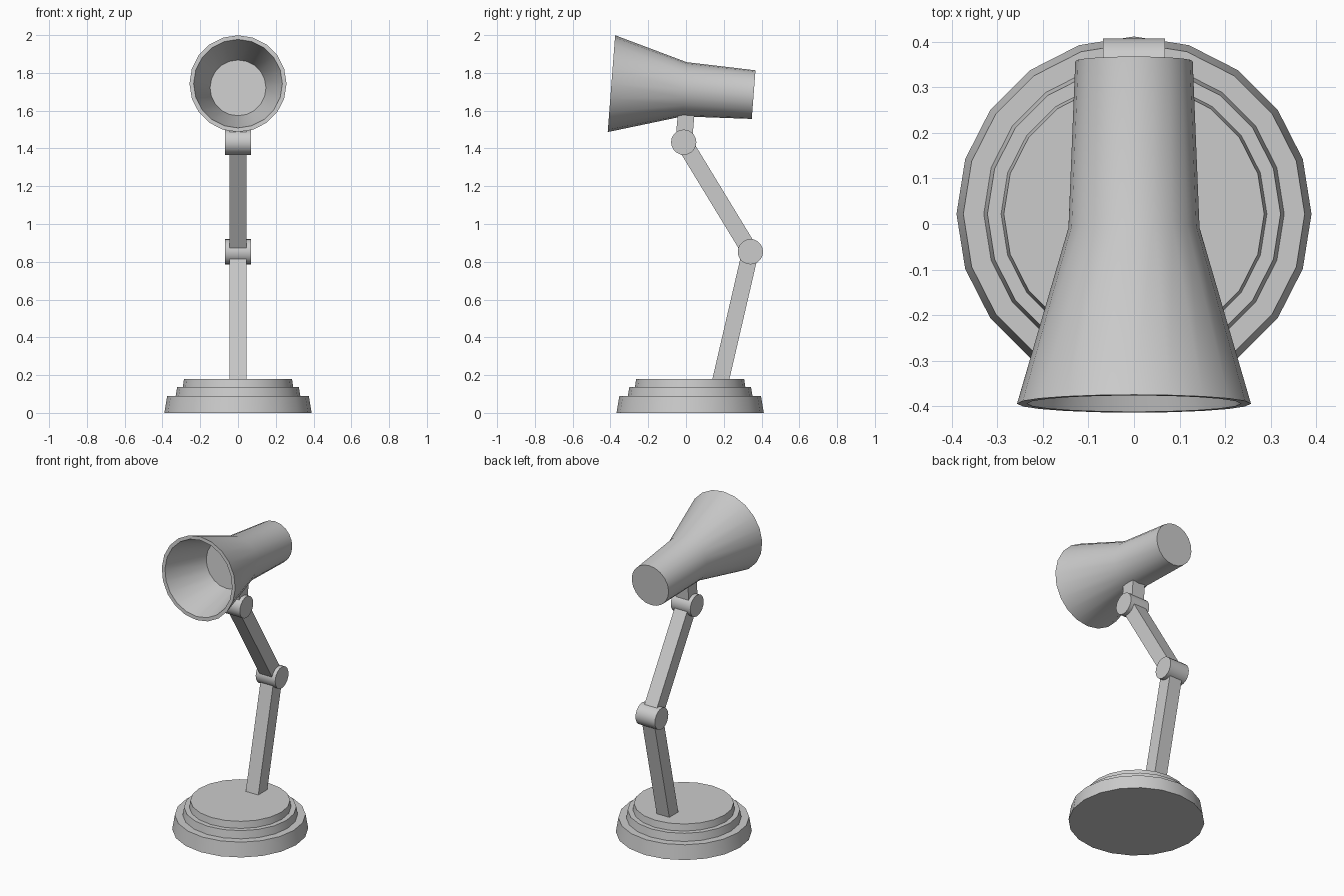
import bpy, bmesh, math
from mathutils import Vector

if "Cube" in bpy.data.objects:
    bpy.data.objects.remove(bpy.data.objects["Cube"])

SIDES = 20


def finish(name, bm, loc, tilt):
    bmesh.ops.recalc_face_normals(bm, faces=bm.faces)
    mesh = bpy.data.meshes.new(name)
    bm.to_mesh(mesh)
    bm.free()
    ob = bpy.data.objects.new(name, mesh)
    bpy.context.collection.objects.link(ob)
    ob.location = loc
    ob.rotation_euler = tilt
    bpy.ops.object.select_all(action='DESELECT')
    ob.select_set(True)
    bpy.context.view_layer.objects.active = ob
    bpy.ops.object.shade_smooth_by_angle(angle=math.radians(30))
    return ob


def lathe(name, profile, loc, tilt=(0, 0, 0)):
    """Closed turned solid from (radius, height) pairs, capped at both ends."""
    bm = bmesh.new()
    rings = []
    for r, z in profile:
        rings.append([bm.verts.new((r * math.cos(2 * math.pi * i / SIDES),
                                    r * math.sin(2 * math.pi * i / SIDES), z))
                      for i in range(SIDES)])
    for a, b in zip(rings, rings[1:]):
        for i in range(SIDES):
            j = (i + 1) % SIDES
            bm.faces.new((a[i], a[j], b[j], b[i]))
    bm.faces.new(rings[0])
    bm.faces.new(rings[-1])
    return finish(name, bm, loc, tilt)


def bar(name, start, end, size=0.088):
    """Square bar between two (y, z) points in the x = 0 plane."""
    a, b = Vector((0, *start)), Vector((0, *end))
    d = b - a
    bm = bmesh.new()
    bmesh.ops.create_cube(bm, size=1)
    bmesh.ops.scale(bm, vec=(size, size, d.length), verts=bm.verts)
    return finish(name, bm, (a + b) / 2, (math.atan2(-d.y, d.z), 0, 0))


def hinge(name, pos, r=0.067, half=0.068):
    """Round pivot lying along x."""
    return lathe(name, [(r, -half), (r, half)], (0, *pos), (0, math.pi / 2, 0))


elbow, wrist = (0.341, 0.853), (-0.012, 1.433)

# Stepped round base
lathe("base", [(0.39, 0), (0.375, 0.09), (0.33, 0.09), (0.322, 0.138),
               (0.292, 0.138), (0.286, 0.18)], (0, 0.022, 0))

# Arms and pivots
bar("lower_arm", (0.178, 0.15), elbow)
hinge("elbow_pivot", elbow)
bar("upper_arm", elbow, wrist)
hinge("head_pivot", wrist)
bar("head_neck", wrist, (0.003, 1.61))

# Flared shade with a hollow front and a flat inner disc
lathe("lamp_shade", [(0.129, 0), (0.144, 0.367), (0.257, 0.755),
                     (0.235, 0.755), (0.148, 0.465)],
      (0, 0.358, 1.685), (math.radians(85.6), 0, 0))
